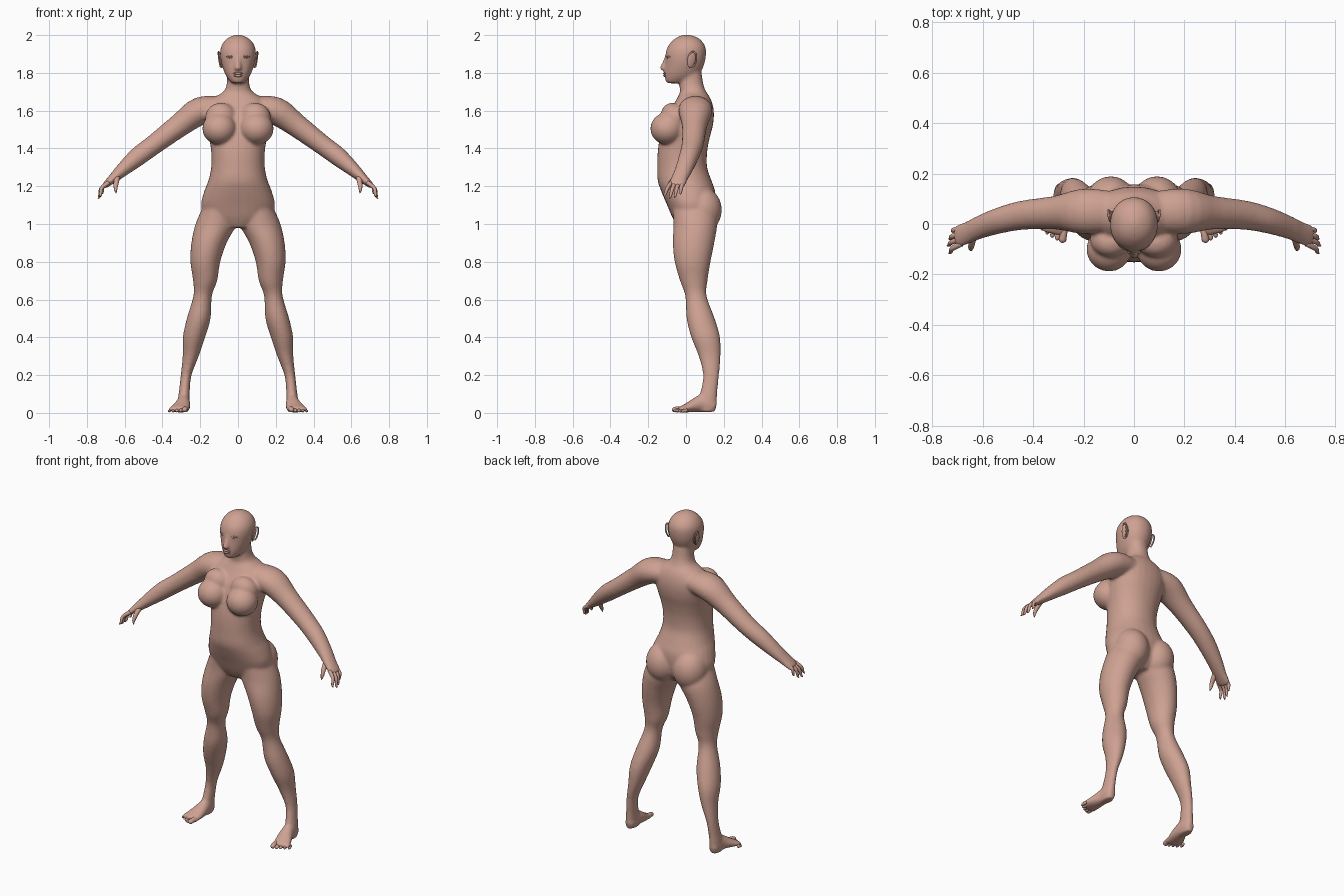
import bpy, bmesh, math
from mathutils import Vector, Matrix

cube = bpy.data.objects.get("Cube")
if cube:
    bpy.data.objects.remove(cube, do_unlink=True)

SKIN = (0.62, 0.36, 0.29, 1)
skin = bpy.data.materials.new("skin")
skin.use_nodes = True
skin.diffuse_color = SKIN
bsdf = next(n for n in skin.node_tree.nodes if n.type == 'BSDF_PRINCIPLED')
bsdf.inputs["Base Color"].default_value = SKIN
bsdf.inputs["Roughness"].default_value = 0.7

X, Y = Vector((1, 0, 0)), Vector((0, 1, 0))


def spline(rows, steps=4):
    """Catmull-Rom interpolation of rows of numbers."""
    rows = [rows[0]] + list(rows) + [rows[-1]]
    out = []
    for a, b, c, d in zip(rows, rows[1:], rows[2:], rows[3:]):
        for k in range(steps):
            t = k / steps
            out.append([q + t / 2 * (r - p + t * (2*p - 5*q + 4*r - s + t * (3*(q - r) + s - p)))
                        for p, q, r, s in zip(a, b, c, d)])
    return out + [list(rows[-1])]


def tube(bm, rows, u, v=None, side=1, sides=28, power=1.0):
    """Closed loft through rows of x, y, z, radius along u, radius along v."""
    pts = spline(rows)
    cen = [Vector((p[0] * side, p[1], p[2])) for p in pts]
    loops = []
    for i, p in enumerate(pts):
        uu, vv = u, v
        if v is None:
            axis = (cen[min(i + 1, len(cen) - 1)] - cen[max(i - 1, 0)]).normalized()
            uu = (u - axis * u.dot(axis)).normalized()
            vv = axis.cross(uu)
        loop = []
        for k in range(sides):
            a = math.tau * k / sides
            c, s = math.cos(a), math.sin(a)
            c = math.copysign(abs(c) ** power, c)
            s = math.copysign(abs(s) ** power, s)
            loop.append(bm.verts.new(cen[i] + uu * c * p[3] + vv * s * p[4]))
        loops.append(loop)
    for a, b in zip(loops, loops[1:]):
        for k in range(sides):
            n = (k + 1) % sides
            bm.faces.new((a[k], a[n], b[n], b[k]))
    bm.faces.new(loops[0])
    bm.faces.new(loops[-1])


def stack(rows):
    """Rows of z, x min, x max, y min, y max turned into level rings."""
    return [((a + b) / 2, (c + d) / 2, z, (b - a) / 2, (d - c) / 2) for z, a, b, c, d in rows]


def ball(bm, pos, size, rot=(0, 0, 0), side=1):
    m = Matrix.Translation((pos[0] * side, pos[1], pos[2]))
    for angle, ax in zip(rot, "XYZ"):
        m = m @ Matrix.Rotation(angle * (1 if ax == "X" else side), 4, ax)
    m = m @ Matrix.Diagonal((*size, 1))
    bmesh.ops.create_uvsphere(bm, u_segments=24, v_segments=14, radius=1, matrix=m)


def finish(name, bm, mirror=False):
    bmesh.ops.recalc_face_normals(bm, faces=bm.faces[:])
    for f in bm.faces:
        f.smooth = True
    me = bpy.data.meshes.new(name)
    bm.to_mesh(me)
    bm.free()
    me.materials.append(skin)
    ob = bpy.data.objects.new(name, me)
    bpy.context.collection.objects.link(ob)
    if mirror:
        ob.modifiers.new("mirror", 'MIRROR')
    return ob


# Torso and neck
body = bmesh.new()
torso = [(.98, .09, -.04, .10), (1.03, .17, -.07, .14), (1.10, .195, -.10, .155),
         (1.17, .18, -.13, .155), (1.23, .157, -.15, .135), (1.30, .142, -.152, .112),
         (1.38, .142, -.15, .112), (1.45, .152, -.14, .124), (1.52, .165, -.12, .142),
         (1.58, .175, -.10, .148), (1.63, .165, -.068, .142), (1.67, .125, -.045, .127),
         (1.70, .078, -.032, .107), (1.74, .06, -.035, .092), (1.80, .057, -.03, .083)]
tube(body, stack([(z, -w, w, f, b) for z, w, f, b in torso]), X, Y, power=.92)

# Head and nose
head = [(1.745, .032, -.103, -.03), (1.77, .054, -.112, .04), (1.80, .071, -.114, .075),
        (1.85, .088, -.110, .098), (1.90, .095, -.108, .106), (1.94, .089, -.096, .102),
        (1.975, .066, -.067, .078), (1.994, .036, -.036, .045), (2.002, .01, -.008, .015)]
tube(body, stack([(z, -w, w, f, b) for z, w, f, b in head]), X, Y, power=.95)
tube(body, [(0, -.10, 1.89, .010, .012), (0, -.115, 1.85, .012, .014),
            (0, -.123, 1.825, .018, .016), (0, -.112, 1.81, .014, .01)], X, Y)

leg = [(1.08, .01, .19, -.07, .15), (1.0, .008, .225, -.066, .165), (.9, .06, .247, -.07, .15),
       (.8, .094, .252, -.06, .13), (.7, .11, .238, -.032, .114), (.62, .138, .236, -.004, .109),
       (.5, .145, .271, .003, .152), (.4, .174, .292, .028, .18), (.3, .208, .293, .067, .183),
       (.2, .246, .303, .09, .175), (.12, .255, .312, .078, .167), (.06, .257, .319, .06, .163),
       (.006, .262, .316, .06, .155)]
arm = [(.08, .05, 1.615, .08, .06), (.20, .05, 1.598, .09, .074), (.31, .045, 1.522, .067, .062),
       (.44, .035, 1.424, .058, .053), (.53, .015, 1.357, .052, .05), (.61, -.012, 1.288, .046, .037),
       (.655, -.032, 1.247, .044, .027), (.695, -.047, 1.212, .045, .018), (.708, -.051, 1.2, .038, .013)]
foot = [(.288, .16, .035, .02, .024), (.288, .13, .04, .031, .038), (.288, .09, .05, .034, .049),
        (.293, .05, .041, .042, .038), (.304, .01, .028, .05, .026), (.315, -.028, .018, .056, .016),
        (.318, -.04, .016, .05, .011)]
for s in (1, -1):
    tube(body, stack(leg), X, Y, side=s)
    tube(body, arm, Y, side=s)
    tube(body, foot, X, side=s)
    # Bust, buttock and front of the shoulder
    ball(body, (.099, -.10, 1.505), (.09, .089, .085), side=s)
    ball(body, (.09, -.06, 1.56), (.085, .07, .085), (.5, 0, 0), side=s)
    ball(body, (.092, .085, 1.075), (.10, .105, .12), side=s)

# Blend everything into one smooth skin
figure = finish("body", body)
mod = figure.modifiers.new("blend", 'REMESH')
mod.mode = 'VOXEL'
mod.voxel_size = 0.008
mod.use_smooth_shade = True
mod = figure.modifiers.new("soften", 'SMOOTH')
mod.factor = 0.5
mod.iterations = 9

# Fingers and thumb
bm = bmesh.new()
tips = [(.735, -.117, 1.145), (.742, -.087, 1.134), (.736, -.06, 1.139), (.724, -.03, 1.158)]
for i, tip in enumerate(tips):
    base = Vector((.685, -.078 + .02 * i, 1.219))
    tip = Vector(tip)
    knuckle = base.lerp(tip, .5) + Vector((.011, 0, .009))
    tube(bm, [(*base, .012, .012), (*knuckle, .01, .01), (*base.lerp(tip, .85), .007, .007),
              (*tip, .002, .002)], Y, sides=12)
tube(bm, [(.64, -.05, 1.25, .016, .016), (.645, -.082, 1.215, .013, .013),
          (.648, -.098, 1.185, .009, .009), (.645, -.104, 1.163, .002, .002)], Y, sides=12)
finish("fingers", bm, True)

# Toes
bm = bmesh.new()
for i in range(5):
    r = .014 if i == 0 else .0105 - .0008 * i
    x, y = .28 + .02 * i, -.074 + .008 * i + .002 * i * i / 2
    tube(bm, [(x - .004, -.01, .022, r, r), (x, y + .03, r + .006, r, r),
              (x + .004, y + .008, r + .002, r, r * .9), (x + .005, y, r, r * .3, r * .3)], X, sides=12)
finish("toes", bm, True)

# Ears: tilted shell with raised rim and lobe
bm = bmesh.new()
ball(bm, (.091, .03, 1.868), (.007, .022, .043), (-.2, .15, .3))
rim = []
for k in range(9):
    a = math.radians(-70 + 32 * k)
    rim.append((.096 + .006 * math.sin(a) + .004 * math.cos(a), .032 + .022 * math.cos(a) + .006 * math.sin(a),
                1.87 + .042 * math.sin(a), .0045, .0045))
tube(bm, rim, X, sides=10)
finish("ears", bm, True)

# Eyes: lidded slits
bm = bmesh.new()
ball(bm, (.041, -.0925, 1.884), (.02, .007, .005), (0, 0, .4))
for dz, r in ((.006, .003), (-.006, .0022)):
    tube(bm, [(.02, -.101, 1.882, r * .5, r * .5), (.04, -.1, 1.884 + dz, r, r),
              (.062, -.083, 1.886, r * .5, r * .5)], Y, sides=10)
finish("eyelids", bm, True)

# Lips
bm = bmesh.new()
for z, w, y in ((1.797, .026, -.113), (1.785, .023, -.112)):
    ball(bm, (0, y, z), (w, .009, .0065))
finish("lips", bm)
